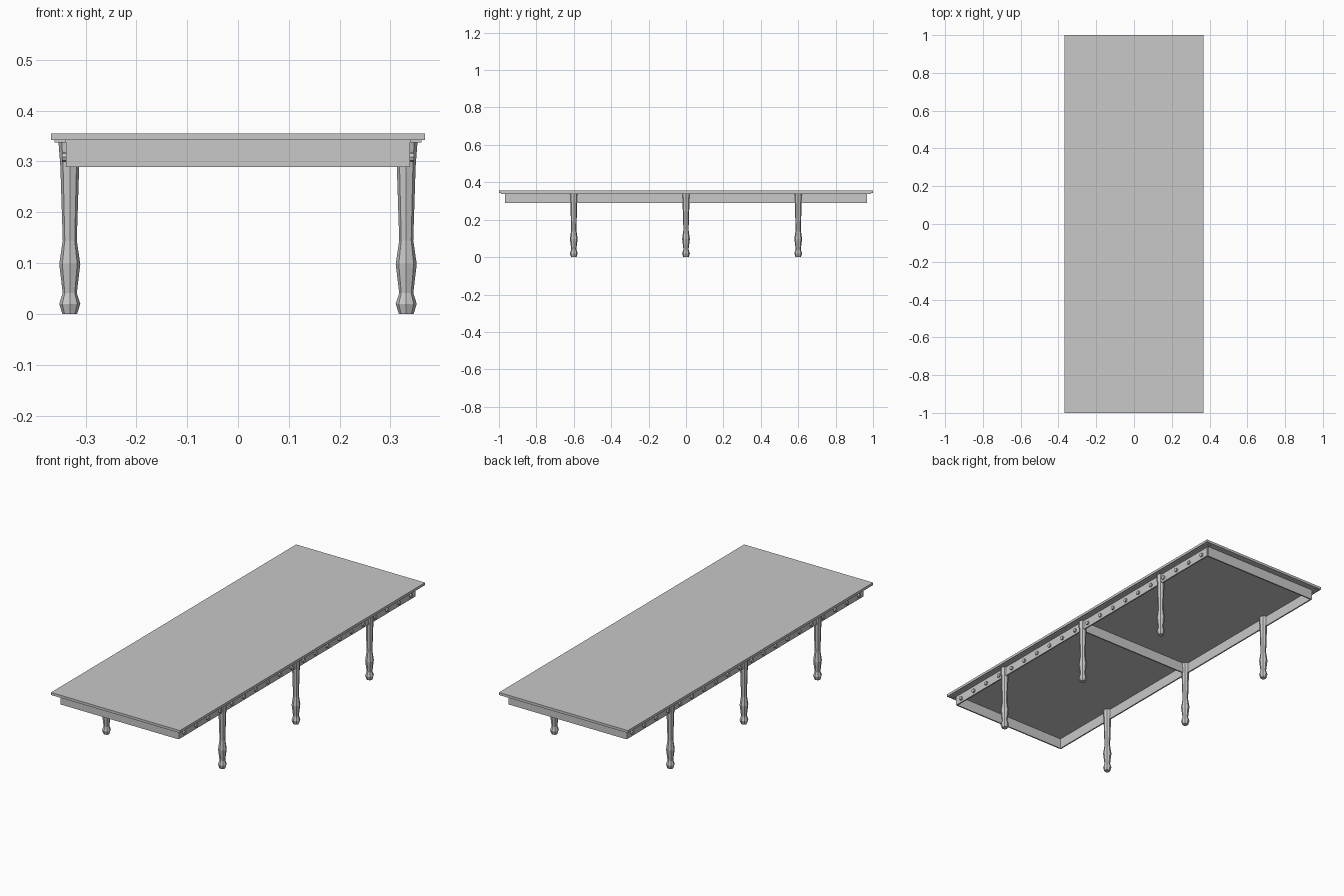
import bpy, bmesh
from math import cos, sin, pi
from mathutils import Matrix

cube = bpy.data.objects.get("Cube")
if cube:
    bpy.data.objects.remove(cube, do_unlink=True)

# One plain grey for the whole table
grey = bpy.data.materials.new("plain_grey")
grey.use_nodes = True
colour = (0.58, 0.58, 0.58, 1)
grey.diffuse_color = colour
grey.node_tree.nodes["Principled BSDF"].inputs["Base Color"].default_value = colour


def finish(name, bm):
    bmesh.ops.recalc_face_normals(bm, faces=bm.faces)
    mesh = bpy.data.meshes.new(name)
    bm.to_mesh(mesh)
    bm.free()
    mesh.materials.append(grey)
    obj = bpy.data.objects.new(name, mesh)
    bpy.context.collection.objects.link(obj)
    return obj


def box(name, x, y, z):
    """Box between the (low, high) pairs on each axis."""
    bm = bmesh.new()
    bmesh.ops.create_cube(bm, size=1)
    for v in bm.verts:
        for i, (lo, hi) in enumerate((x, y, z)):
            v.co[i] = lo if v.co[i] < 0 else hi
    return finish(name, bm)


def turned_leg(name, x, y, profile, sides=8):
    """Faceted turned leg from (radius, height) pairs."""
    bm = bmesh.new()
    rings = [[bm.verts.new((x + r * cos(2 * pi * k / sides),
                            y + r * sin(2 * pi * k / sides), z))
              for k in range(sides)] for r, z in profile]
    for low, high in zip(rings, rings[1:]):
        for k in range(sides):
            n = (k + 1) % sides
            bm.faces.new((low[k], low[n], high[n], high[k]))
    bm.faces.new(rings[0][::-1])
    bm.faces.new(rings[-1])
    return finish(name, bm)


def peg_row(name, side, count=20, reach=0.925):
    """Row of short round pegs along a long apron board."""
    bm = bmesh.new()
    for i in range(count):
        y = -reach + 2 * reach * i / (count - 1)
        place = Matrix.Translation((side * 0.34, y, 0.309)) @ Matrix.Rotation(pi / 2, 4, 'Y')
        bmesh.ops.create_cone(bm, cap_ends=True, segments=8, radius1=0.01,
                              radius2=0.01, depth=0.012, matrix=place)
    return finish(name, bm)


TOP_UNDER = 0.342
APRON_Z = (0.289, TOP_UNDER)
LEG = [(0.0145, 0), (0.0207, 0.02), (0.0138, 0.041), (0.0207, 0.098),
       (0.0138, 0.145), (0.0185, 0.29), (0.0225, TOP_UNDER)]

# Table top
box("table_top", (-0.368, 0.368), (-1, 1), (TOP_UNDER, 0.355))

# Long boards, ledges, pegs and legs on both sides
for side, label in ((1, "left"), (-1, "right")):
    def span(a, b):
        return tuple(sorted((side * a, side * b)))
    box(f"{label}_apron", span(0.331, 0.338), (-0.965, 0.965), APRON_Z)
    box(f"{label}_ledge", span(0.338, 0.361), (-0.99, 0.99), (0.337, TOP_UNDER))
    peg_row(f"{label}_pegs", side)
    for y, place in ((-0.6, "front"), (0, "middle"), (0.6, "back")):
        turned_leg(f"{place}_{label}_leg", side * 0.331, y, LEG)

# End boards and middle cross beam
for y, label in ((-0.9635, "front_apron"), (0.9635, "back_apron"), (0, "cross_beam")):
    box(label, (-0.331, 0.331), (y - 0.0035, y + 0.0035), APRON_Z)
